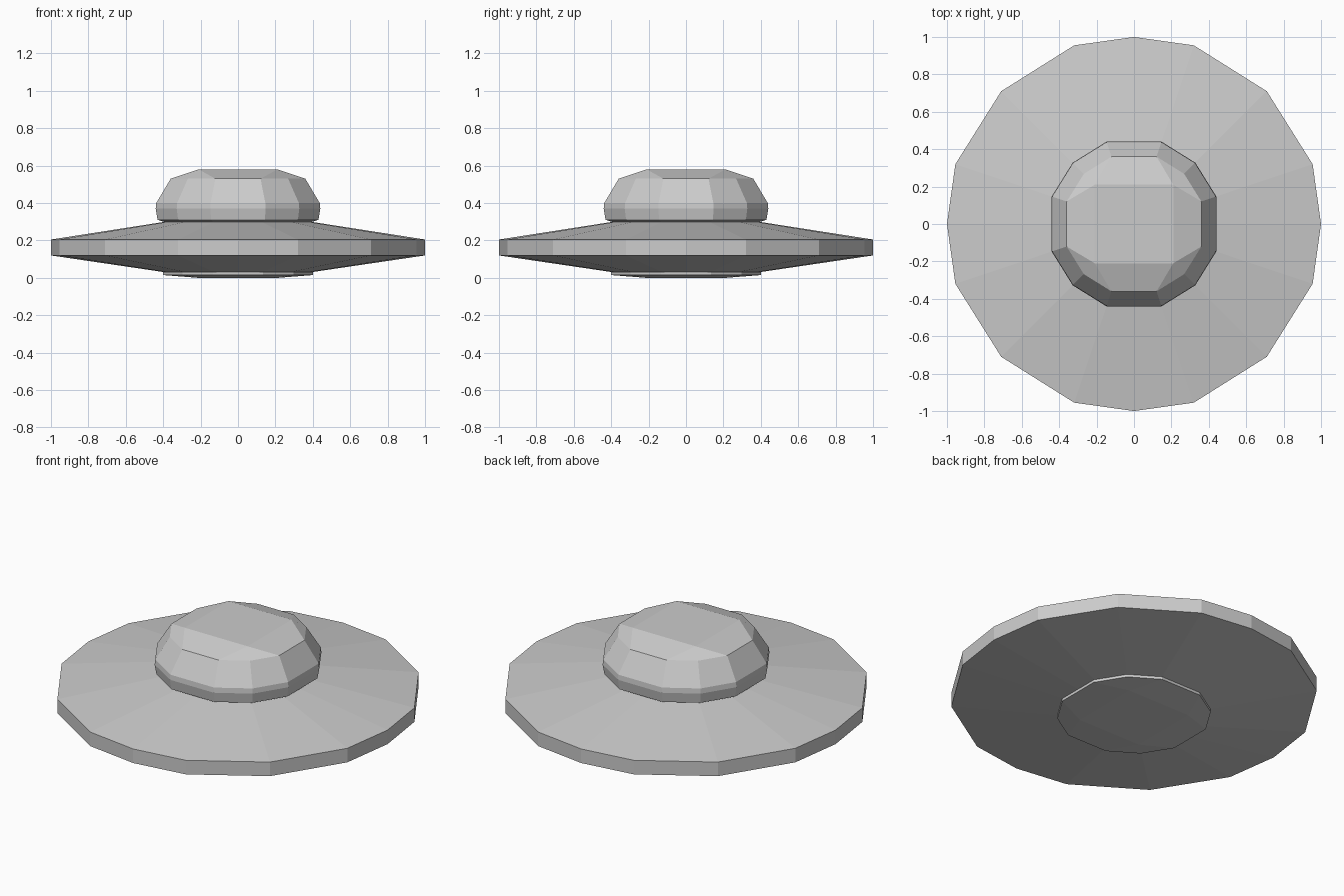
import bpy, bmesh

if "Cube" in bpy.data.objects:
    bpy.data.objects.remove(bpy.data.objects["Cube"])

# Quarter outlines (unit size); the rest follows by 90 degree turns
DISC = [(1, 0), (0.955, 0.32), (0.71, 0.71), (0.32, 0.955)]
ROUNDED = [(1, -0.335), (1, 0.335), (0.745, 0.745)]


def ring(bm, quarter, r, z):
    pts = []
    for turn in range(4):
        for x, y in quarter:
            for _ in range(turn):
                x, y = -y, x
            pts.append(bm.verts.new((x * r, y * r, z)))
    return pts


def square_cap(bm, outer, s, z):
    # square panel, four sloping sides and four corner facets
    c = [bm.verts.new((x * s, y * s, z)) for x, y in ((1, 1), (-1, 1), (-1, -1), (1, -1))]
    bm.faces.new(c)
    for i in range(4):
        a, b, k = outer[3 * i:3 * i + 3]
        nxt = outer[(3 * i + 3) % 12]
        bm.faces.new((c[i - 1], a, b, c[i]))
        bm.faces.new((c[i], b, k, nxt))


def loft(name, quarter, profile, bottom=None, top=None):
    bm = bmesh.new()
    rings = [ring(bm, quarter, r, z) for r, z in profile]
    n = len(rings[0])
    for lo, hi in zip(rings, rings[1:]):
        for i in range(n):
            j = (i + 1) % n
            bm.faces.new((lo[i], lo[j], hi[j], hi[i]))
    for end, cap in ((rings[0], bottom), (rings[-1], top)):
        if cap:
            square_cap(bm, end, *cap)
        else:
            bm.faces.new(end)
    bmesh.ops.recalc_face_normals(bm, faces=bm.faces)
    mesh = bpy.data.meshes.new(name)
    bm.to_mesh(mesh)
    bm.free()
    obj = bpy.data.objects.new(name, mesh)
    bpy.context.collection.objects.link(obj)
    return obj


# Wide saucer hull with a vertical rim
loft("saucer_hull", DISC, [(0.39, 0.03), (1, 0.12), (1, 0.205), (0.39, 0.30)])
# Faceted cabin dome
loft("cabin_dome", ROUNDED,
     [(0.39, 0.298), (0.43, 0.31), (0.44, 0.37), (0.437, 0.40), (0.36, 0.53)],
     top=(0.21, 0.58))
# Shallow plate under the hull
loft("belly_plate", ROUNDED, [(0.40, 0.015), (0.40, 0.031)], bottom=(0.21, 0.0))
